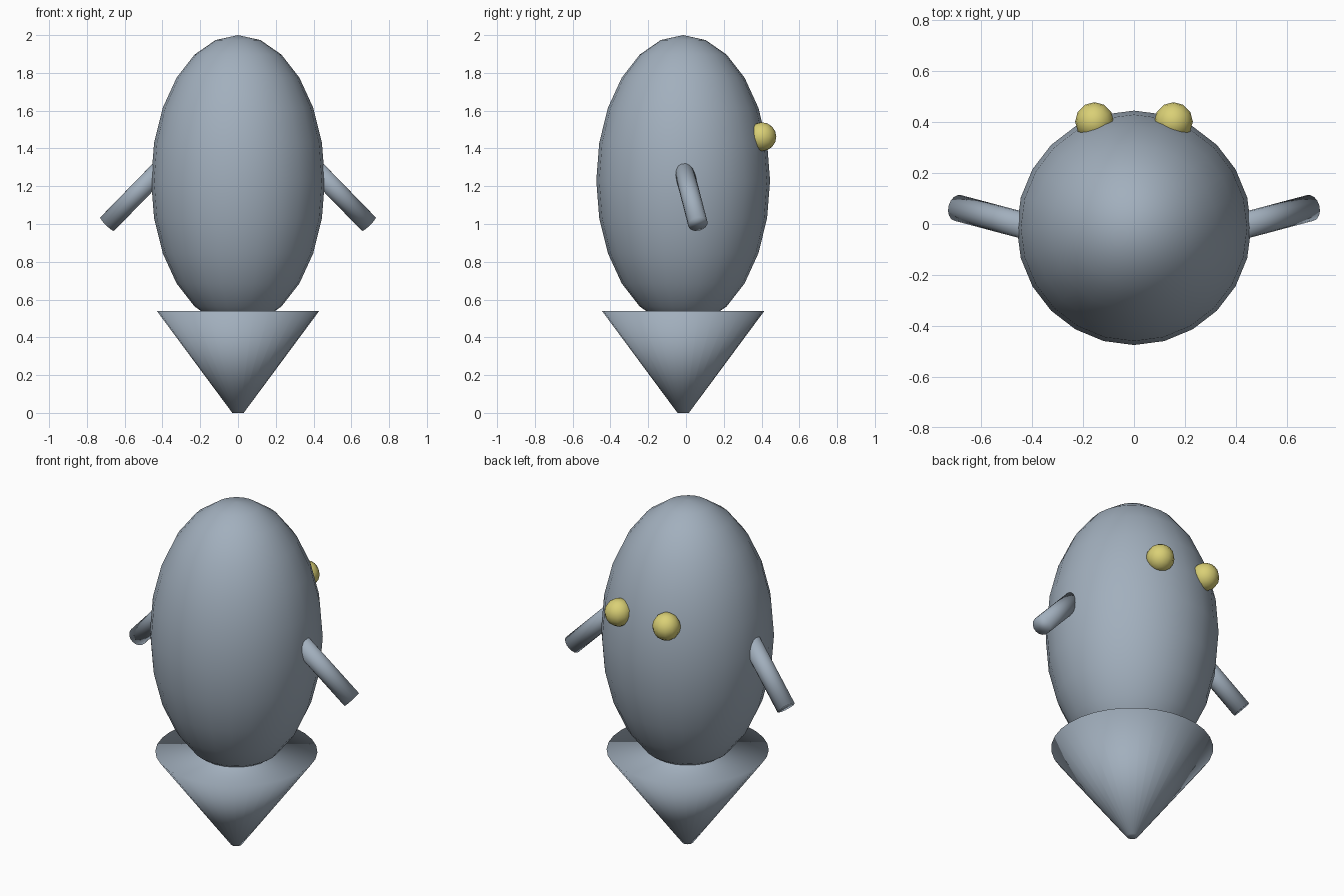
import bpy
from mathutils import Vector

if "Cube" in bpy.data.objects:
    bpy.data.objects.remove(bpy.data.objects["Cube"])

YC = -0.015  # depth of the body axis


def material(name, rgb):
    m = bpy.data.materials.new(name)
    m.diffuse_color = (*rgb, 1)
    m.use_nodes = True
    m.node_tree.nodes["Principled BSDF"].inputs["Base Color"].default_value = m.diffuse_color
    return m


GREY = material("blue_grey", (0.36, 0.43, 0.51))
YELLOW = material("soft_yellow", (0.70, 0.63, 0.18))


def finish(name, mat):
    ob = bpy.context.object
    ob.name = name
    ob.data.materials.append(mat)
    bpy.ops.object.shade_smooth()
    return ob


def ball(name, loc, size, segments, rings, mat):
    bpy.ops.mesh.primitive_uv_sphere_add(segments=segments, ring_count=rings,
                                         radius=1, location=loc)
    ob = finish(name, mat)
    ob.scale = size
    return ob


# Egg-shaped body
ball("body", (0, YC, 1.23), (0.46, 0.46, 0.77), 24, 12, GREY)

# Capped cone base, narrow end down
bpy.ops.mesh.primitive_cone_add(vertices=32, radius1=0.03, radius2=0.43,
                                depth=0.54, location=(0, YC, 0.27))
finish("cone_base", GREY)

for side, label in ((-1, "left"), (1, "right")):
    # Eye set into the back of the body
    ball(f"{label}_eye", (side * 0.155, 0.402, 1.462), (0.076,) * 3, 12, 8, YELLOW)

    # Slanted round arm
    start = Vector((side * 0.38, -0.02, 1.32))
    end = Vector((side * 0.692, 0.063, 1.0))
    axis = end - start
    bpy.ops.mesh.primitive_cylinder_add(vertices=16, radius=0.052, depth=axis.length,
                                        location=(start + end) / 2)
    arm = finish(f"{label}_arm", GREY)
    arm.rotation_euler = axis.to_track_quat('Z', 'Y').to_euler()
